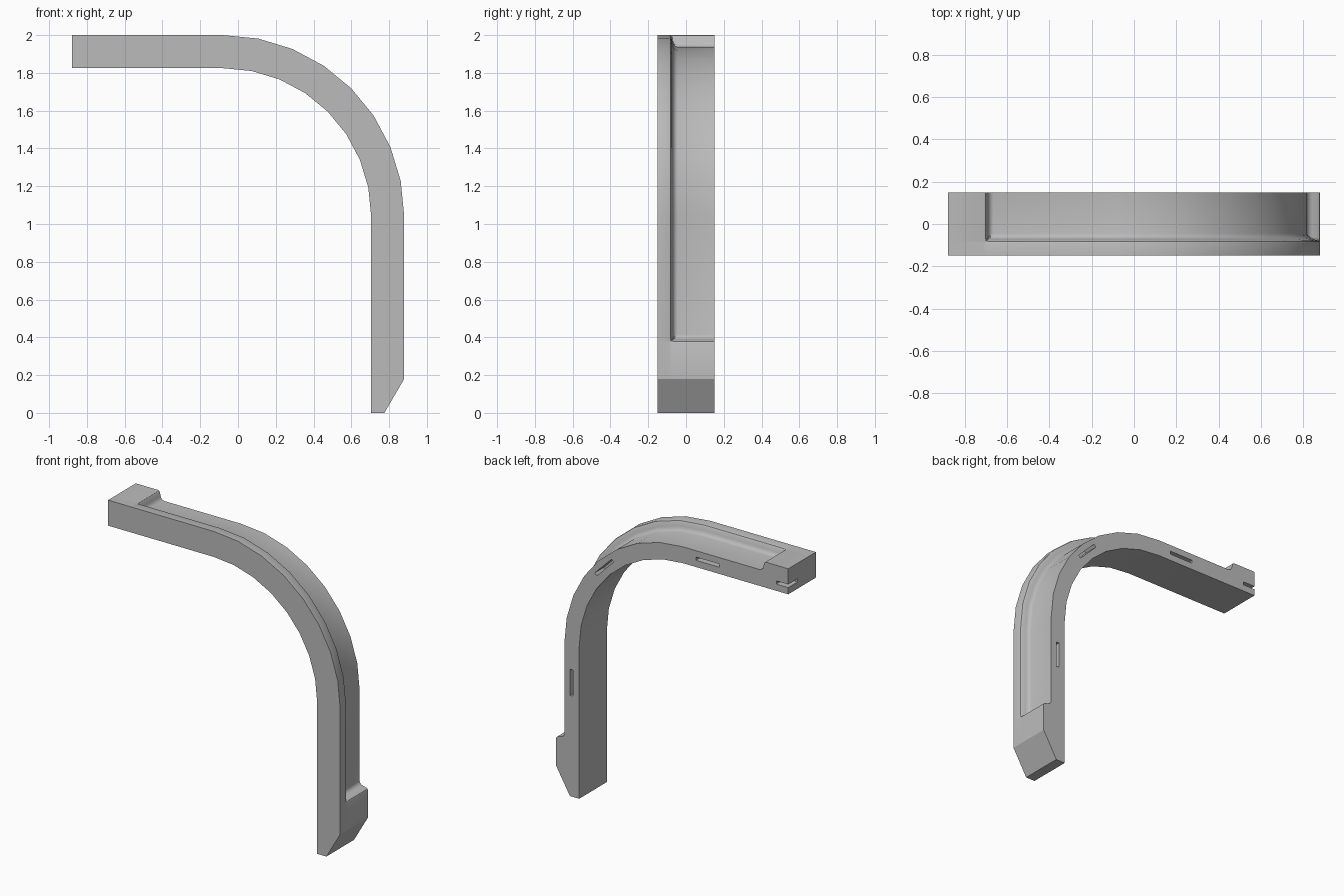
import bpy, bmesh, math
from mathutils import Vector, Matrix

cube = bpy.data.objects.get("Cube")
if cube:
    bpy.data.objects.remove(cube, do_unlink=True)

# Main sizes
THICK, HALF_Y = 0.175, 0.15
ARM_END, LEG_X = -0.88, 0.705
CX, CZ, R_IN = -0.08, 1.04, 0.785
ARC_STEPS = 8
# Rounded step of the recess: (distance from its edge, depth)
STEP = [(0, 0), (0.007, 0.003), (0.012, 0.01), (0.018, 0.035),
        (0.023, 0.048), (0.032, 0.058), (0.045, 0.063)]
LAST = len(STEP) - 1

grey = bpy.data.materials.new("Grey")
grey.use_nodes = True
colour = (0.5, 0.5, 0.5, 1)
grey.diffuse_color = colour
grey.node_tree.nodes["Principled BSDF"].inputs["Base Color"].default_value = colour

# Stations along the bend: inner point, outward direction, thickness, recess step
UP, OUT = Vector((0, 0, 1)), Vector((1, 0, 0))
top_in = CZ + R_IN
stations = [(Vector((ARM_END, 0, top_in)), UP, THICK, 0)]
for i, (d, _) in enumerate(STEP):
    stations.append((Vector((-0.71 + d, 0, top_in)), UP, THICK, i))
for k in range(ARC_STEPS + 1):
    a = math.pi / 2 * (1 - k / ARC_STEPS)
    n = Vector((math.cos(a), 0, math.sin(a)))
    stations.append((Vector((CX, 0, CZ)) + n * R_IN, n, THICK, LAST))
for i in range(LAST, -1, -1):
    stations.append((Vector((LEG_X, 0, 0.37 + STEP[i][0])), OUT, THICK, i))
stations.append((Vector((LEG_X, 0, 0.18)), OUT, THICK, 0))
stations.append((Vector((LEG_X, 0, 0)), OUT, 0.07, 0))

# Cross-section columns: y position and recess step
columns = [(-HALF_Y, 0)] + [(-0.09 + d, j) for j, (d, _) in enumerate(STEP)]
columns.append((HALF_Y, LAST))

# Loft the bent rail, with the recess mitred at its corners
bm = bmesh.new()
rings = []
for p, n, t, i in stations:
    ring = [bm.verts.new(p + Vector((0, -HALF_Y, 0)))]
    for y, j in columns:
        ring.append(bm.verts.new(p + n * (t - STEP[min(i, j)][1]) + Vector((0, y, 0))))
    ring.append(bm.verts.new(p + Vector((0, HALF_Y, 0))))
    rings.append(ring)
for a, b in zip(rings, rings[1:]):
    for k in range(len(a)):
        m = (k + 1) % len(a)
        bm.faces.new((a[k], a[m], b[m], b[k]))
bm.faces.new(rings[0])
bm.faces.new(rings[-1])
bmesh.ops.recalc_face_normals(bm, faces=bm.faces)
mesh = bpy.data.meshes.new("bent_rail")
bm.to_mesh(mesh)
bm.free()
rail = bpy.data.objects.new("bent_rail", mesh)
bpy.context.collection.objects.link(rail)
mesh.materials.append(grey)

# Narrow slots cut into the back face, along the middle of the thin wall
mid = R_IN + 0.057
diag = mid * math.sqrt(0.5)
slots = [(ARM_END, CZ + mid, 0), (-0.27, CZ + mid, 0),
         (CX + diag, CZ + diag, math.pi / 4), (CX + mid, 0.78, math.pi / 2)]
bm = bmesh.new()
for x, z, angle in slots:
    place = (Matrix.Translation((x, HALF_Y, z)) @ Matrix.Rotation(angle, 4, 'Y')
             @ Matrix.Diagonal((0.18, 0.2, 0.022, 1)))
    bmesh.ops.create_cube(bm, size=1, matrix=place)
cut_mesh = bpy.data.meshes.new("slot_cutter")
bm.to_mesh(cut_mesh)
bm.free()
cut_mesh.materials.append(grey)
cutter = bpy.data.objects.new("slot_cutter", cut_mesh)
bpy.context.collection.objects.link(cutter)
cutter.hide_render = True

bpy.ops.object.select_all(action='DESELECT')
rail.select_set(True)
bpy.context.view_layer.objects.active = rail
cut = rail.modifiers.new("slots", 'BOOLEAN')
cut.operation, cut.solver, cut.object = 'DIFFERENCE', 'EXACT', cutter
bpy.ops.object.modifier_apply(modifier=cut.name)
bpy.data.objects.remove(cutter, do_unlink=True)
bpy.ops.object.shade_smooth_by_angle(angle=math.radians(28))
